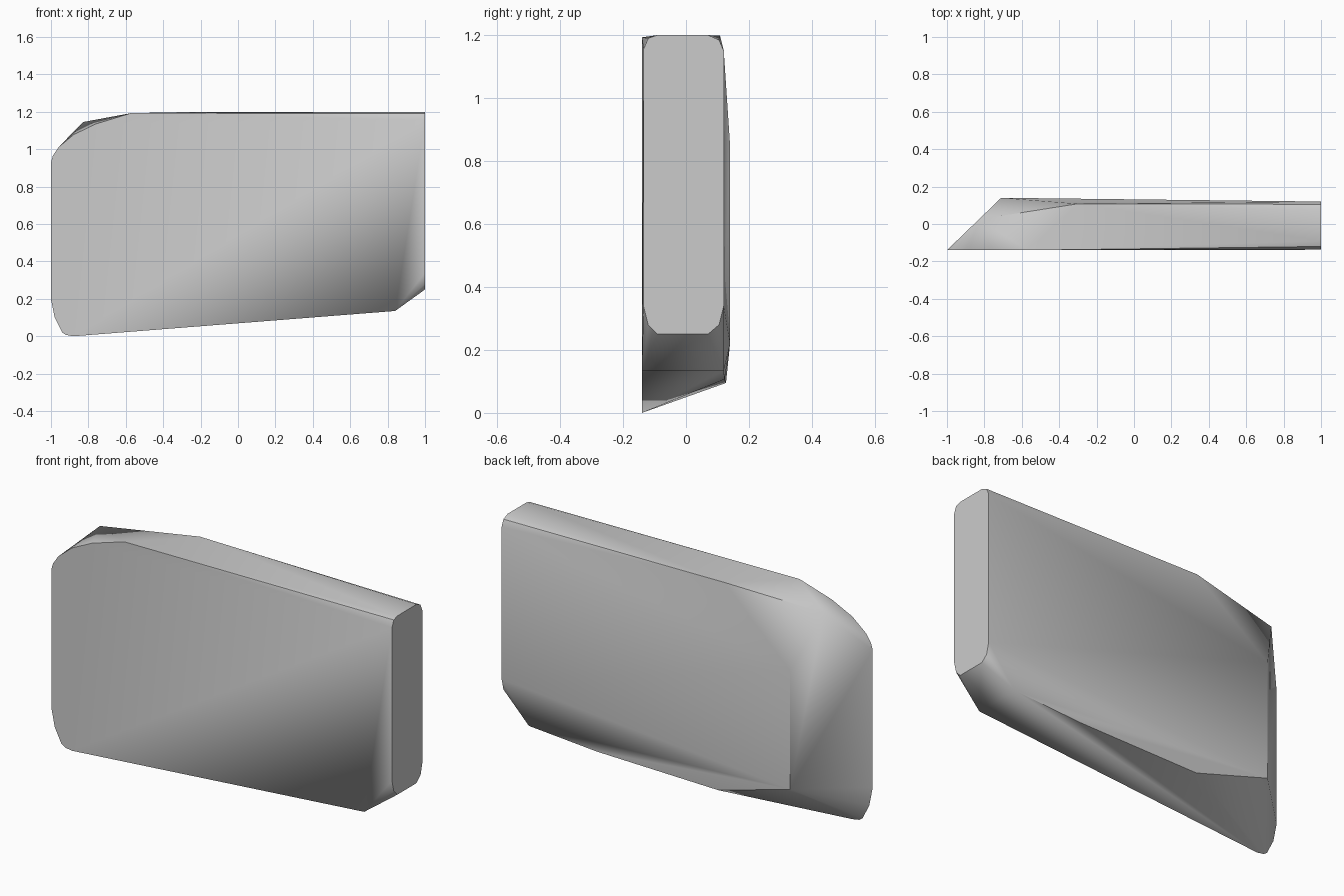
import bpy, bmesh, math

default = bpy.data.objects.get("Cube")
if default:
    bpy.data.objects.remove(default, do_unlink=True)

# Material
grey = bpy.data.materials.new("plain grey")
grey.use_nodes = True
colour = (0.6, 0.6, 0.6, 1)
grey.diffuse_color = colour
grey.node_tree.nodes["Principled BSDF"].inputs["Base Color"].default_value = colour

FRONT, BACK = -0.14, 0.14


def chamfer_x(y):
    """Position of the slanted right-hand end at a given depth."""
    return -1 + (y - FRONT) * 1.036


# Front face outline (x, z)
front_outline = [(-1, 0.2), (-0.98, 0.1), (-0.94, 0.02), (-0.92, 0.007), (-0.88, 0),
                 (0.84, 0.135), (-0.57, 1.193), (-0.76, 1.135), (-0.88, 1.077),
                 (-0.96, 1.01), (-0.99, 0.965), (-1, 0.93)]
points = [(x, FRONT, z) for x, z in front_outline]

# Rounded end face (y, z)
end_outline = [(-0.135, 0.34), (-0.12, 0.28), (-0.09, 0.25), (0.07, 0.25),
               (0.105, 0.28), (0.12, 0.34), (0.12, 1.15), (0.105, 1.185),
               (0.07, 1.2), (-0.09, 1.2), (-0.12, 1.19), (-0.135, 1.155)]
points += [(1, y, z) for y, z in end_outline]

# Slanted end: crest and the upright rear edge
points += [(chamfer_x(y), y, z) for y, z in [(0.025, 1.145), (BACK, 0.85), (BACK, 0.22)]]

# Rear rim along the top and the bottom
points += [(-0.3, 0.108, 1.198), (-0.28, 0.127, 0.095), (0.44, 0.123, 0.107),
           (0.84, 0.12, 0.135)]

# Faceted slab wrapped round the outlines
bm = bmesh.new()
for p in points:
    bm.verts.new(p)
hull = bmesh.ops.convex_hull(bm, input=bm.verts)
loose = {g for g in hull["geom_interior"] + hull["geom_unused"]
         if isinstance(g, bmesh.types.BMVert)}
bmesh.ops.delete(bm, geom=list(loose), context="VERTS")
bmesh.ops.dissolve_limit(bm, angle_limit=math.radians(0.5), verts=bm.verts, edges=bm.edges)
bmesh.ops.recalc_face_normals(bm, faces=bm.faces)

mesh = bpy.data.meshes.new("slab")
bm.to_mesh(mesh)
bm.free()
mesh.materials.append(grey)
slab = bpy.data.objects.new("slab", mesh)
bpy.context.collection.objects.link(slab)

# Soft shading over shallow facets, crisp main edges
bpy.ops.object.select_all(action="DESELECT")
slab.select_set(True)
bpy.context.view_layer.objects.active = slab
bpy.ops.object.shade_smooth_by_angle(angle=math.radians(40))
